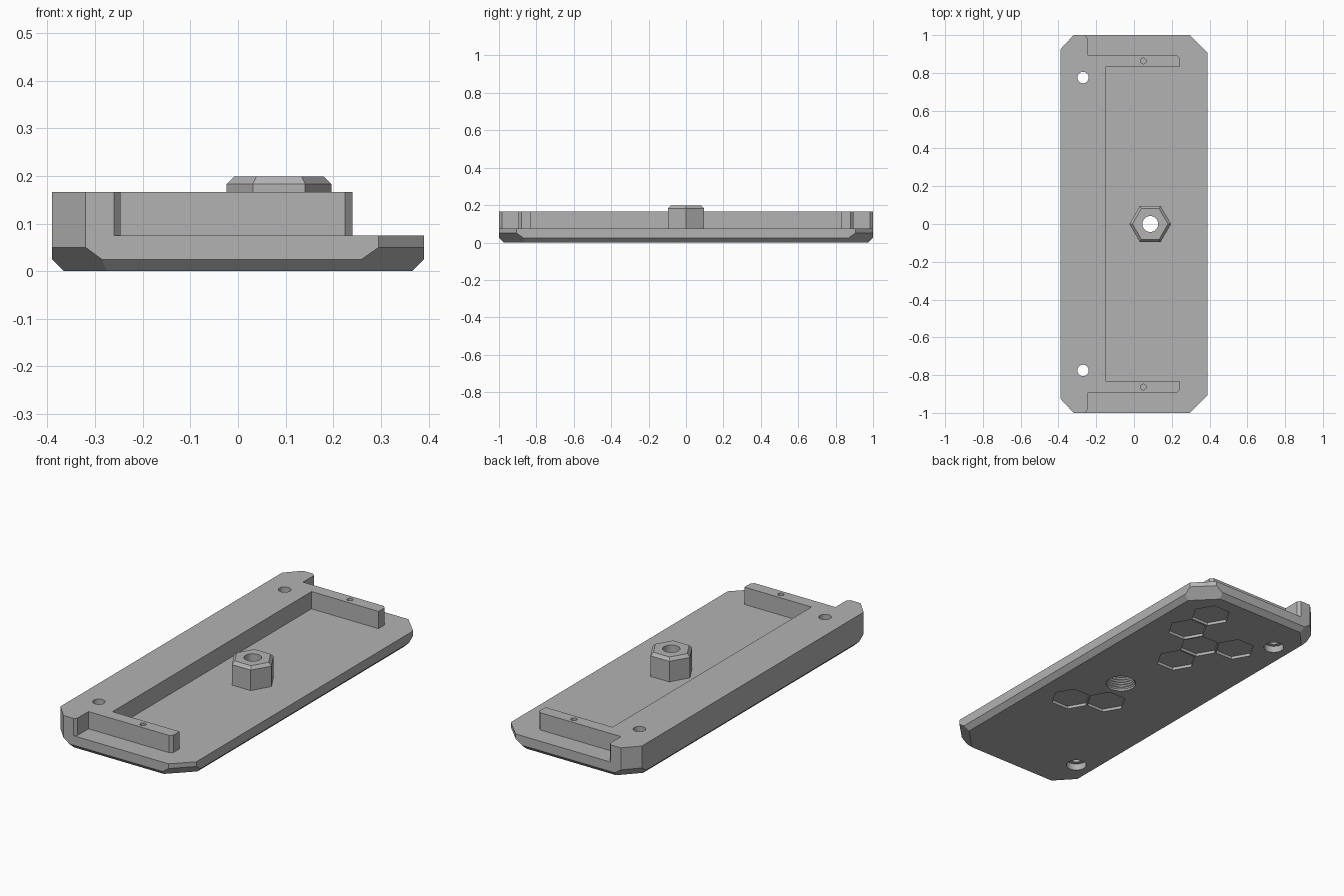
import bpy, bmesh
from math import cos, sin, pi, radians
from mathutils import Vector

cube = bpy.data.objects.get("Cube")
if cube:
    bpy.data.objects.remove(cube, do_unlink=True)

grey = bpy.data.materials.new("plain_grey")
grey.use_nodes = True
colour = (0.45, 0.45, 0.45, 1)
grey.diffuse_color = colour
grey.node_tree.nodes["Principled BSDF"].inputs["Base Color"].default_value = colour


def add_object(name, bm):
    bmesh.ops.recalc_face_normals(bm, faces=bm.faces)
    mesh = bpy.data.meshes.new(name)
    bm.to_mesh(mesh)
    bm.free()
    mesh.materials.append(grey)
    ob = bpy.data.objects.new(name, mesh)
    bpy.context.collection.objects.link(ob)
    return ob


def prism(name, points, z0, z1, cuts=()):
    """Extrude an outline, then slice it with (point, outward normal) planes."""
    bm = bmesh.new()
    face = bm.faces.new([bm.verts.new((x, y, z0)) for x, y in points])
    top = bmesh.ops.extrude_face_region(bm, geom=[face])["geom"]
    for v in top:
        if isinstance(v, bmesh.types.BMVert):
            v.co.z = z1
    for point, normal in cuts:
        geom = bm.verts[:] + bm.edges[:] + bm.faces[:]
        bmesh.ops.bisect_plane(bm, geom=geom, plane_co=point, plane_no=normal, clear_outer=True)
        bmesh.ops.holes_fill(bm, edges=[e for e in bm.edges if e.is_boundary])
    return add_object(name, bm)


def ring(x, y, r, n):
    return [(x + r * cos(2 * pi * i / n), y + r * sin(2 * pi * i / n)) for i in range(n)]


def lathe(name, x, y, profile, n):
    """Stack rings of (radius, height) into a closed solid."""
    bm = bmesh.new()
    rings = [[bm.verts.new((px, py, z)) for px, py in ring(x, y, r, n)] for r, z in profile]
    for low, high in zip(rings, rings[1:]):
        for i in range(n):
            j = (i + 1) % n
            bm.faces.new((low[i], low[j], high[j], high[i]))
    bm.faces.new(rings[0][::-1])
    bm.faces.new(rings[-1])
    return add_object(name, bm)


def combine(target, other, operation):
    mod = target.modifiers.new("combine", 'BOOLEAN')
    mod.operation, mod.solver, mod.object = operation, 'EXACT', other
    bpy.context.view_layer.objects.active = target
    bpy.ops.object.modifier_apply(modifier=mod.name)
    bpy.data.objects.remove(other, do_unlink=True)


# Outer outline of the tray, front half mirrored to the back
half = [(-0.39, -0.925), (-0.32, -1), (0.295, -1), (0.39, -0.905)]
outline = half + [(x, -y) for x, y in reversed(half)]

# Bottom chamfers: tall on the cut corners, short on the long edges
cuts = []
for i, (x, y) in enumerate(outline):
    x2, y2 = outline[(i + 1) % len(outline)]
    out = Vector((y2 - y, x - x2, 0)).normalized()
    height = 0.05 if abs(out.x * out.y) > 0.1 else 0.025
    cuts.append(((x, y, height), out - Vector((0, 0, 1))))
body = prism("tray_body", outline, 0, 0.075, cuts)

# Raised side rail with an arm at each end
rail_half = [(-0.39, -0.925), (-0.32, -1), (-0.26, -1), (-0.247, -0.985), (-0.247, -0.895),
             (0.225, -0.895), (0.24, -0.88), (0.24, -0.83), (-0.152, -0.83)]
rail = prism("raised_rail", rail_half + [(x, -y) for x, y in reversed(rail_half)], 0.05, 0.166)
combine(body, rail, 'UNION')

# Hexagonal post with a bevelled top
POST_X = 0.086
post = lathe("hex_post", POST_X, 0, [(0.11, 0.06), (0.11, 0.183), (0.094, 0.199)], 6)
combine(body, post, 'UNION')

# Threaded bore from below, narrowing to a plain hole
thread = [(0.075, -0.02)]
for i in range(8):
    thread += [(0.075, 0.01 + i * 0.014), (0.067, 0.017 + i * 0.014)]
thread += [(0.042, 0.123), (0.042, 0.25)]
combine(body, lathe("threaded_bore", POST_X, 0, thread, 32), 'DIFFERENCE')

# Screw holes in the rail and pin holes in the arms
for side in (-1, 1):
    screw = [(0.05, -0.02), (0.05, 0.035), (0.03, 0.035), (0.03, 0.25)]
    combine(body, lathe("screw_hole", -0.27, side * 0.775, screw, 32), 'DIFFERENCE')
    pin = [(0.015, 0.09), (0.015, 0.2)]
    combine(body, lathe("pin_hole", 0.05, side * 0.863, pin, 20), 'DIFFERENCE')

# Shallow honeycomb pockets underneath, as column and half-row on a hexagonal grid
for column, row in [(1, 9), (1, 7), (0, 6), (-1, 7), (0, 4), (1, -3), (0, -2)]:
    x, y = 0.023 + column * 0.156, row * 0.0915 - 0.008
    combine(body, prism("honeycomb_pocket", ring(x, y, 0.1, 6), -0.02, 0.015), 'DIFFERENCE')

# Merge flat areas and smooth only the round walls
bm = bmesh.new()
bm.from_mesh(body.data)
bmesh.ops.remove_doubles(bm, verts=bm.verts, dist=0.00005)
bmesh.ops.dissolve_limit(bm, angle_limit=radians(0.5), verts=bm.verts, edges=bm.edges)
bm.to_mesh(body.data)
bm.free()
body.select_set(True)
bpy.context.view_layer.objects.active = body
bpy.ops.object.shade_smooth_by_angle(angle=radians(25))
